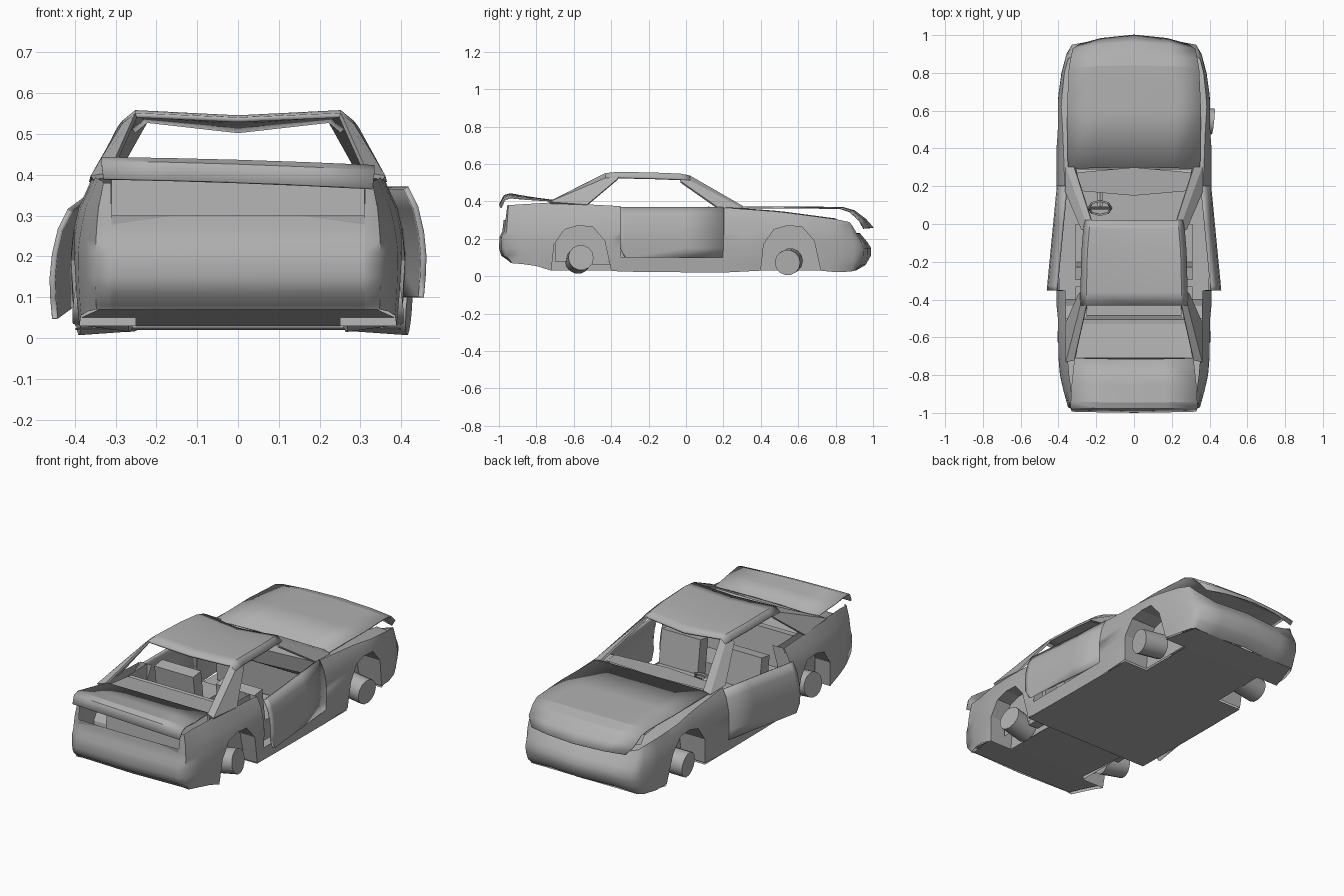
import bpy, bmesh
from math import radians, cos, sin
from mathutils import Matrix, Vector

if "Cube" in bpy.data.objects:
    bpy.data.objects.remove(bpy.data.objects["Cube"])

paint = bpy.data.materials.new("dark_grey")
paint.diffuse_color = (.44, .44, .44, 1)
paint.use_nodes = True
paint.node_tree.nodes["Principled BSDF"].inputs["Base Color"].default_value = paint.diffuse_color


def interp(table, v):
    if v <= table[0][0]:
        return table[0][1]
    for (a, p), (b, q) in zip(table, table[1:]):
        if v <= b:
            return p + (q - p) * (v - a) / (b - a)
    return table[-1][1]


def make(name, verts, faces, mirror=False, thick=0, smooth=35):
    bm = bmesh.new()
    vs = [bm.verts.new(v) for v in verts]
    for f in faces:
        bm.faces.new([vs[i] for i in f])
    bmesh.ops.remove_doubles(bm, verts=bm.verts, dist=1e-4)
    bmesh.ops.recalc_face_normals(bm, faces=bm.faces)
    me = bpy.data.meshes.new(name)
    bm.to_mesh(me)
    bm.free()
    ob = bpy.data.objects.new(name, me)
    bpy.context.collection.objects.link(ob)
    if smooth:
        bpy.ops.object.select_all(action='DESELECT')
        ob.select_set(True)
        bpy.context.view_layer.objects.active = ob
        bpy.ops.object.shade_smooth_by_angle(angle=radians(smooth))
    if mirror:
        m = ob.modifiers.new("mirror", 'MIRROR')
        m.use_clip = True
    if thick:
        m = ob.modifiers.new("thickness", 'SOLIDIFY')
        m.thickness, m.offset = thick, 0
    return ob


def grid(name, rows, **kw):
    n = len(rows[0])
    faces = [(r * n + c, r * n + c + 1, (r + 1) * n + c + 1, (r + 1) * n + c)
             for r in range(len(rows) - 1) for c in range(n - 1)]
    return make(name, [p for r in rows for p in r], faces, **kw)


def box(name, lo, hi, rot=0, **kw):
    c = (Vector(lo) + Vector(hi)) / 2
    R = Matrix.Rotation(radians(rot), 3, 'X')
    vs = [c + R @ (Vector((x, y, z)) - c) for x in (lo[0], hi[0])
          for y in (lo[1], hi[1]) for z in (lo[2], hi[2])]
    return make(name, vs, [(0, 1, 3, 2), (4, 6, 7, 5), (0, 4, 5, 1),
                           (2, 3, 7, 6), (0, 2, 6, 4), (1, 5, 7, 3)], smooth=0, **kw)


# Body profile tables
PLAN = [(-.8, .393), (-.6, .41), (.62, .41), (.8, .385), (.9, .357)]
TOP = [(-.98, .375), (-.73, .395), (-.352, .375), (-.348, .1), (.198, .1),
       (.202, .367), (.5, .345), (.84, .30), (.93, .27)]
SIDE_IN = [(.02, .012), (.1, .004), (.2, 0), (.26, .006), (.32, .02), (.38, .05)]
REAR_IN = [(.05, .08), (.08, .055), (.11, .012), (.15, 0), (.21, .003), (.24, .018), (.30, .025), (.38, .035)]
NOSE_IN = [(.02, .11), (.06, .04), (.13, 0), (.17, .02), (.23, .07), (.30, .14)]
ARCH = [(-.16, .03), (-.145, .17), (-.09, .25), (-.02, .27), (.06, .265), (.125, .19), (.16, .03)]
LEVELS = [0, .06, .08, .11, .15, .18, .21, .24, .28, .32, 1]
WHEELS = (-.56, .56)


def side_x(y, z):
    return interp(PLAN, y) - interp(SIDE_IN, z)


# Wrap-around shell: tail, side with arches and sill, nose
path = [(0, -1, 1, .07, .30), (.31, -.99, 1, .07, .30), (.312, -.99, 1, .07, .38),
        (.35, -.97, .6, .07, .38), (.375, -.88, .15, .065, .385)]
ys = {-.8: .055, -.352: .025, -.348: .025, -.1: .022, .198: .02, .202: .02, .8: .022}
for c in WHEELS:
    for dy, z in ARCH:
        ys[c + dy] = z
path += [(interp(PLAN, y), y, 0, ys[y], interp(TOP, y)) for y in sorted(ys)]
path += [(.36, .9, .2, .025, .29), (.33, .955, .6, .03, .27),
         (.2, .983, 1, .03, .23), (0, 1, 1, .03, .23)]
rows = []
for x, y, w, zb, zt in path:
    row = []
    for L in LEVELS:
        z = max(zb, min(zt, L))
        d = interp(REAR_IN, z) if y < 0 else -interp(NOSE_IN, z)
        row.append((x - (1 - w) * interp(SIDE_IN, z) * (x > 0), y + w * d, z))
    rows.append(row)
grid("body_shell", rows, mirror=True, smooth=50)

# Wing tops and nose panel that the bonnet rests over
rim = [r[-1] for p, r in zip(path, rows) if p[1] > .2]
grid("wing_top", [[(x, y, z), (min(x, .31) * .97, min(y, .9) - .06 * (y > .85), z + .004)]
                  for x, y, z in rim], mirror=True)

# Rear door posts
grid("door_post", [[(x - i, -.35, z) for i in (0, .07)] for x, z in
                   ((.40, .03), (.41, .2), (.36, .375))], mirror=True, smooth=0)

# Underfloor with wheel notches
floor = [(-.93, .33, .075), (-.72, .385, .05), (-.72, .25, .05), (-.4, .25, .03), (-.4, .398, .025),
         (.4, .398, .02), (.4, .25, .02), (.72, .25, .02), (.72, .385, .02), (.9, .33, .027)]
grid("underfloor", [[(0, y, z), (x, y, z)] for y, x, z in floor], mirror=True, smooth=0)

# Wheel wells and tilted wheels
for c, label in zip(WHEELS, ("rear", "front")):
    pts = [(c + dy, z) for dy, z in ARCH]
    n = len(pts)
    vs = [(side_x(y, z), y, z) for y, z in pts] + [(.25, y, z) for y, z in pts]
    fs = [(i, i + 1, n + i + 1, n + i) for i in range(n - 1)] + [tuple(range(n, 2 * n))]
    make(label + "_wheel_well", vs, fs, mirror=True, smooth=0)
    for s, side in ((1, "right"), (-1, "left")):
        tilt, toe = (-8, 7) if c < 0 else (4, -6)
        out = .35 if (c > 0 and s > 0) else .325
        bpy.ops.mesh.primitive_cylinder_add(vertices=14, radius=.068, depth=.14)
        ob = bpy.context.object
        ob.name = f"{label}_{side}_wheel"
        ob.data.transform(Matrix.Translation((s * out, c - .01, .09 if c < 0 else .078))
                          @ Matrix.Rotation(radians(s * tilt), 4, 'Y')
                          @ Matrix.Rotation(radians(s * toe), 4, 'Z')
                          @ Matrix.Rotation(radians(90), 4, 'Y'))
        bpy.ops.object.shade_smooth_by_angle(angle=radians(35))

# Doors standing ajar, the left one sagging
for s, side, swing, sag in ((1, "right", 5.5, 0), (-1, "left", 5.5, 4)):
    rows = []
    for z in (.1, .15, .2, .26, .32, .368):
        row = []
        for y in (-.355, -.33, 0, .2):
            yy = y + (.03 if z < .14 and y < -.34 else 0)
            dy, x, a = yy - .2, side_x(yy, z) - .008, radians(swing)
            zz = z + dy * sin(radians(sag)) - sag * .004
            row.append((s * (x - dy * sin(a)), .2 + dy * cos(a), zz))
        rows.append(row)
    grid(side + "_door", rows, thick=.014)

# Sagging roof with rolled side rails
roof = []
for y, w, ze, zc in ((-.43, .25, .546, .535), (-.36, .25, .553, .54),
                     (-.15, .245, .548, .53), (-.03, .235, .543, .522), (.02, .225, .533, .508)):
    roof.append([(0, y, zc), (w, y, ze), (w + .03, y, ze - .025)])
grid("roof", roof, mirror=True, thick=.012)

# Pillars
make("rear_pillar", [(.25, -.43, .546), (.28, -.43, .521), (.28, -.36, .528), (.29, -.37, .515),
                     (.36, -.53, .38), (.358, -.73, .393), (.315, -.72, .40)],
     [(0, 1, 5, 6), (1, 2, 3, 4, 5)], mirror=True, thick=.012, smooth=0)
make("windscreen_pillar", [(.225, .02, .533), (.255, .02, .508), (.265, -.03, .515), (.275, -.03, .505),
                           (.36, .17, .365), (.358, .3, .36), (.315, .3, .372)],
     [(0, 1, 5, 6), (1, 2, 3, 4, 5)], mirror=True, thick=.012, smooth=0)

# Raised bonnet
hood = []
for y, w, z, bow in ((.3, .35, .366, .01), (.6, .355, .366, 0), (.84, .345, .362, .015),
                     (.9, .335, .345, .025), (.96, .325, .30, .035), (1.0, .29, .255, .05)):
    hood.append([(u * w, y - bow * u * u, z + .005 * (1 - u * u)) for u in (-1, -.6, 0, .6, 1)])
grid("bonnet", hood, thick=.006, smooth=15)

# Raised boot lid
lid = []
for y, w, z in ((-.71, .315, .403), (-.85, .33, .418), (-.94, .335, .43), (-.97, .335, .42), (-.99, .33, .378)):
    k = (-.71 - y) / .28
    lid.append([(u * w, y - .005 * (1 - u * u), z - .012 * k * u + .003 * (1 - u * u))
                for u in (-1, -.5, 0, .5, 1)])
grid("boot_lid", lid, thick=.008, smooth=15)

# Boot interior and rear shelf
grid("boot_lining", [[(x, y, z) for x in (-.31, .31)] for y, z in
                     ((-.97, .30), (-.95, .12), (-.73, .1), (-.71, .395), (-.53, .375))], smooth=0)
grid("rear_quarter_lining", [[(x, y, z) for z in (.08, .375)] for y, x in ((-.7, .31), (-.35, .32))],
     mirror=True, smooth=0)

# Cabin: dashboard, seats, steering wheel
dash = [[(0, .3, .372), (.33, .27, .365)], [(0, .15, .36), (.34, .18, .36)],
        [(0, .17, .27), (.34, .2, .27)], [(0, .29, .2), (.34, .29, .2)], [(0, .3, .03), (.34, .3, .03)]]
grid("dashboard", dash, mirror=True, smooth=0)
box("seat_cushion", (.07, -.22, .06), (.31, .0, .17), mirror=True)
box("seat_back", (.07, -.28, .1), (.31, -.21, .35), rot=8, mirror=True)
box("rear_seat_cushion", (-.31, -.5, .06), (.31, -.33, .18))
box("rear_seat_back", (-.31, -.55, .1), (.31, -.49, .37), rot=6)

bpy.ops.mesh.primitive_torus_add(major_segments=8, minor_segments=4, major_radius=.06, minor_radius=.007)
wheel = bpy.context.object
wheel.name = "steering_wheel"
place = Matrix.Translation((-.18, .085, .32)) @ Matrix.Rotation(radians(52), 4, 'X')
wheel.data.transform(place)
bpy.ops.mesh.primitive_cylinder_add(vertices=6, radius=.015, depth=.12)
column = bpy.context.object
column.name = "steering_column"
column.data.transform(place @ Matrix.Translation((0, 0, -.06)))
spoke = box("steering_spoke", (-.055, -.008, -.004), (.055, .008, .004))
spoke.data.transform(place)

for ob in bpy.data.objects:
    ob.data.materials.append(paint)
